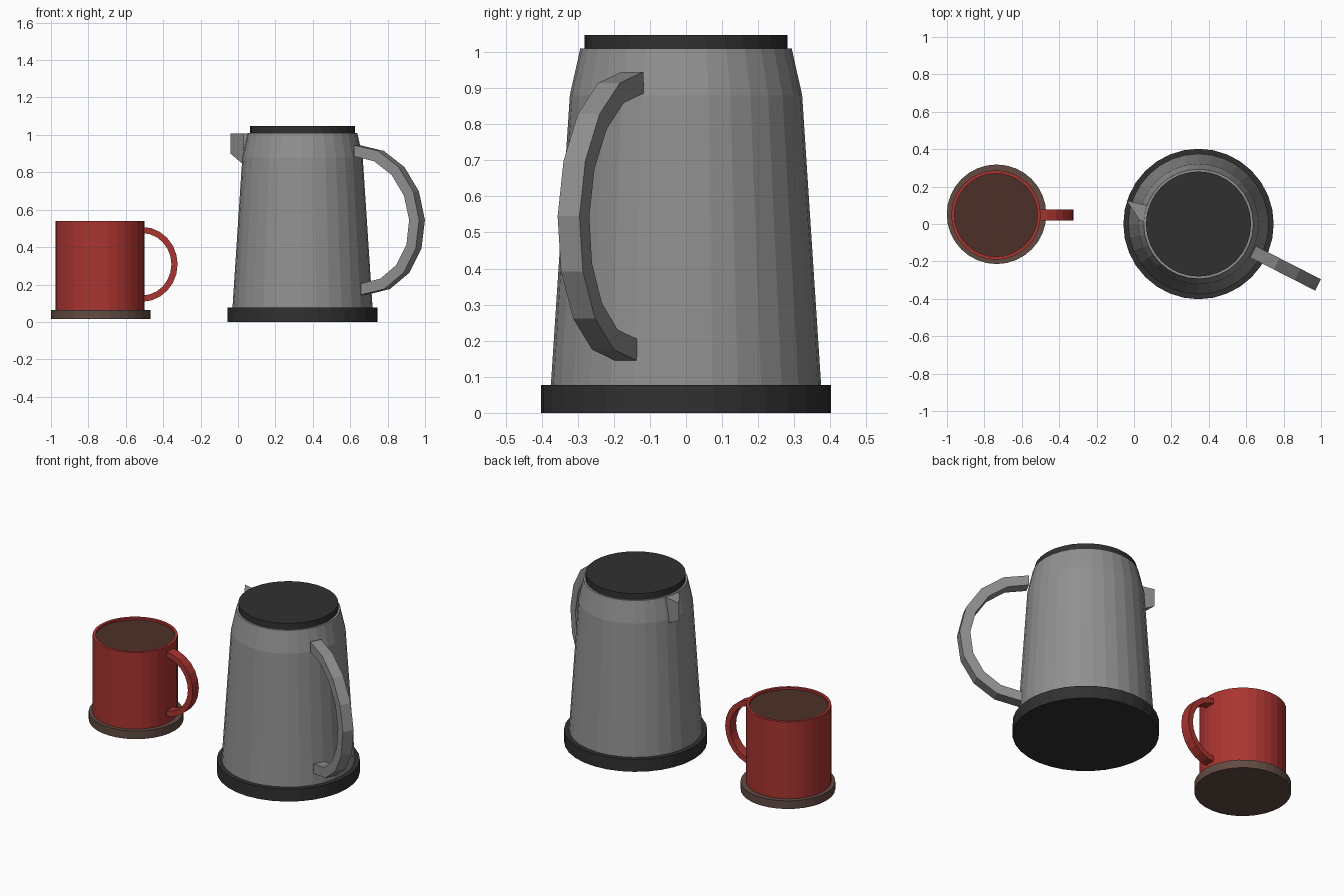
import bpy, bmesh, math
from mathutils import Vector, Matrix

if "Cube" in bpy.data.objects:
    bpy.data.objects.remove(bpy.data.objects["Cube"])


def material(name, rgb):
    m = bpy.data.materials.new(name)
    m.diffuse_color = (*rgb, 1)
    m.use_nodes = True
    m.node_tree.nodes["Principled BSDF"].inputs["Base Color"].default_value = m.diffuse_color
    return m


STEEL = material("steel", (0.28, 0.28, 0.28))
BLACK = material("black", (0.03, 0.03, 0.03))
RED = material("red", (0.40, 0.035, 0.03))
BROWN = material("brown", (0.12, 0.07, 0.055))
COFFEE = material("coffee", (0.075, 0.03, 0.022))
KETTLE = Vector((0.345, 0, 0))
CUP = Vector((-0.738, 0.048, 0))


def finish(name, bm, mat):
    bmesh.ops.remove_doubles(bm, verts=bm.verts, dist=1e-5)
    bmesh.ops.recalc_face_normals(bm, faces=bm.faces)
    me = bpy.data.meshes.new(name)
    bm.to_mesh(me)
    bm.free()
    ob = bpy.data.objects.new(name, me)
    bpy.context.collection.objects.link(ob)
    me.materials.append(mat)
    return ob


def lathe(name, profile, origin, mat, n=32):
    """Solid of revolution from (radius, z) points; radius 0 closes an end."""
    bm = bmesh.new()
    rings = [[bm.verts.new(origin + Vector((r * math.cos(t), r * math.sin(t), z)))
              for t in (2 * math.pi * i / n for i in range(n))]
             for r, z in profile]
    for a, b in zip(rings, rings[1:]):
        for i in range(n):
            j = (i + 1) % n
            bm.faces.new((a[i], a[j], b[j], b[i]))
    bm.faces.new(rings[0])
    bm.faces.new(rings[-1])
    return finish(name, bm, mat)


def handle(name, origin, angle, r0, z0, a, b, thick, width, segs, lean, mat):
    """Half-ellipse strap with a rectangular section, turned about z."""
    bm = bmesh.new()
    rot = Matrix.Rotation(angle, 4, 'Z')
    rings = []
    for i in range(segs + 1):
        t = math.pi / 2 - math.pi * i / segs
        ring = []
        for shrink, side in ((0, -1), (0, 1), (thick, 1), (thick, -1)):
            r = r0 - lean * math.sin(t) + (a - shrink) * math.cos(t)
            z = z0 + (b - shrink) * math.sin(t)
            ring.append(bm.verts.new(origin + rot @ Vector((r, side * width / 2, z))))
        rings.append(ring)
    for p, q in zip(rings, rings[1:]):
        for k in range(4):
            m = (k + 1) % 4
            bm.faces.new((p[k], p[m], q[m], q[k]))
    bm.faces.new(rings[0])
    bm.faces.new(rings[-1])
    return finish(name, bm, mat)


# Kettle: base, tapered body, lid and handle
lathe("kettle_base", [(0.402, 0), (0.402, 0.077)], KETTLE, BLACK)
lathe("kettle_body", [(0.375, 0.07), (0.322, 0.88), (0.293, 1.01)], KETTLE, STEEL)
lathe("kettle_lid", [(0.281, 1.0), (0.281, 1.048)], KETTLE, BLACK)
handle("kettle_handle", KETTLE, math.radians(-27), 0.347, 0.545,
       0.37, 0.40, 0.06, 0.068, 8, 0.02, STEEL)

# Pouring lip: a three-sided wedge with a sloping underside
bm = bmesh.new()
plan = [(-0.04, 0.125, 0.90), (0.03, 0.02, 0.84), (0.10, 0.00, 0.82),
        (0.11, 0.09, 0.82)]
top = [bm.verts.new((x, y, 1.007)) for x, y, _ in plan]
low = [bm.verts.new(p) for p in plan]
bm.faces.new(top)
bm.faces.new(low)
for i in range(4):
    j = (i + 1) % 4
    bm.faces.new((top[i], top[j], low[j], low[i]))
finish("kettle_spout", bm, STEEL)

# Mug: saucer, hollow-rimmed wall, drink surface and handle
lathe("saucer", [(0.266, 0.015), (0.266, 0.065)], CUP + Vector((0.003, 0.004, 0)), BROWN)
lathe("mug_body", [(0.239, 0.06), (0.239, 0.54), (0.222, 0.54), (0.222, 0.50)], CUP, RED)
lathe("drink", [(0.223, 0.505), (0.223, 0.528)], CUP, COFFEE)
handle("mug_handle", CUP, 0, 0.225, 0.308,
       0.19, 0.20, 0.033, 0.06, 12, 0, RED)
